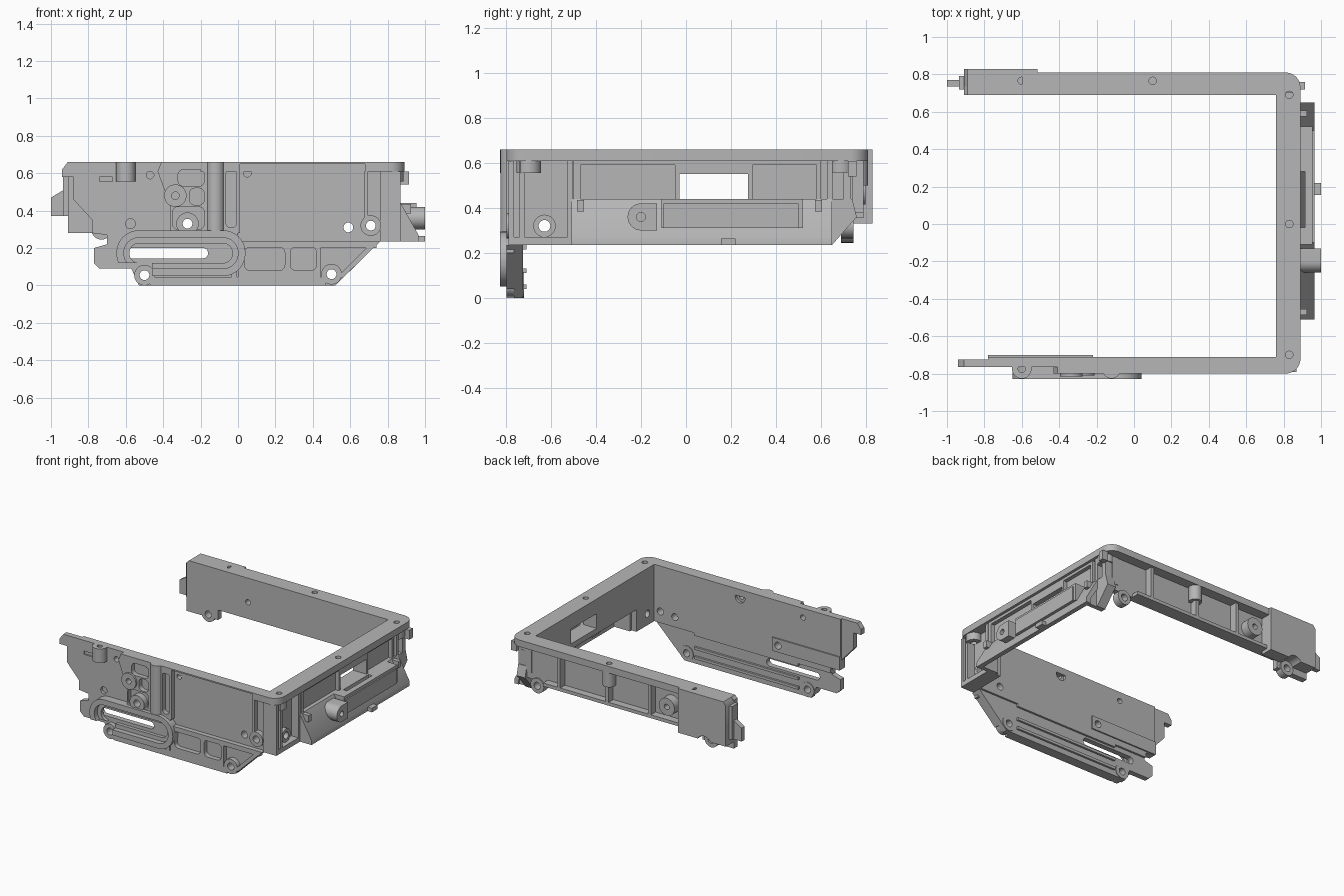
import bpy, bmesh
from math import sin, cos, pi
from mathutils import Vector

if "Cube" in bpy.data.objects:
    bpy.data.objects.remove(bpy.data.objects["Cube"], do_unlink=True)

grey = bpy.data.materials.new("machined grey")
grey.use_nodes = True
grey.diffuse_color = (.47, .47, .47, 1)
grey.node_tree.nodes["Principled BSDF"].inputs["Base Color"].default_value = grey.diffuse_color

# Shared levels: heights, then front, back and side depths
TOP, FLANGE, SILL, SHELF_TOP, BACK_SILL = .66, .61, .235, .44, .355
INNER, PLATE, RIM, PROUD = -.71, -.765, -.8, -.828
BACK_INNER, BACK_PLATE, BACK_RIM, BACK_PROUD = .69, .735, .79, .83
SIDE_INNER, SIDE_PLATE, SIDE_RIM, SIDE_OUT, SHELF_OUT = .76, .81, .87, .89, .965
SCREW, PIN, FAR = .02, .026, 2

PLACE = {"x": lambda u, v, d: (d, u, v),
         "y": lambda u, v, d: (u, d, v),
         "z": lambda u, v, d: (u, v, d)}


def prism(name, points, axis, start, end):
    mesh = bpy.data.meshes.new(name)
    bm = bmesh.new()
    face = bm.faces.new([bm.verts.new(PLACE[axis](u, v, start)) for u, v in points])
    swept = bmesh.ops.extrude_face_region(bm, geom=[face])["geom"]
    moved = [item for item in swept if isinstance(item, bmesh.types.BMVert)]
    bmesh.ops.translate(bm, verts=moved, vec=Vector(PLACE[axis](0, 0, end - start)))
    bmesh.ops.recalc_face_normals(bm, faces=bm.faces)
    bm.to_mesh(mesh)
    bm.free()
    mesh.materials.append(grey)
    obj = bpy.data.objects.new(name, mesh)
    bpy.context.collection.objects.link(obj)
    return obj


def arc(u, v, radius, begin=0, turn=1):
    steps = int(turn * 32)
    count = steps if turn == 1 else steps + 1
    angles = [(begin + turn * i / steps) * pi * 2 for i in range(count)]
    return [(u + radius * cos(a), v + radius * sin(a)) for a in angles]


def rounded(left, right, low, high, radius):
    points = []
    centres = [(right - radius, high - radius), (left + radius, high - radius),
               (left + radius, low + radius), (right - radius, low + radius)]
    for quarter, (u, v) in enumerate(centres):
        points += arc(u, v, radius, quarter / 4, 1 / 4)
    return points


def box(name, left, right, front, back, low, high):
    outline = [(left, front), (right, front), (right, back), (left, back)]
    return prism(name, outline, "z", low, high)


def cylinder(name, axis, u, v, radius, start, end):
    return prism(name, arc(u, v, radius), axis, start, end)


def cut(obj, *cutters):
    for cutter in cutters:
        cutter.hide_render = True
        modifier = obj.modifiers.new("cut", "BOOLEAN")
        modifier.operation, modifier.solver, modifier.object = "DIFFERENCE", "EXACT", cutter
    bpy.context.view_layer.update()
    evaluated = obj.evaluated_get(bpy.context.evaluated_depsgraph_get())
    mesh = bpy.data.meshes.new_from_object(evaluated)
    obj.modifiers.clear()
    obj.data = mesh
    for cutter in cutters:
        bpy.data.objects.remove(cutter, do_unlink=True)
    return obj


def hole(axis, u, v, radius, start=-FAR, end=FAR):
    return cylinder("hole", axis, u, v, radius, start, end)


def boss(name, axis, u, v, radius, bore, start, end):
    return cut(cylinder(name, axis, u, v, radius, start, end), hole(axis, u, v, bore))


def pocket(left, right, low, high, radius=.03):
    return prism("pocket", rounded(left, right, low, high, radius), "y", -FAR, PLATE)


def front_rib(name, left, right, low, high):
    return box(name, left, right, RIM, PLATE, low, high)


# Top flange: U shape with rounded outer corners
corner = SIDE_OUT - .08
outline = [(-.2, INNER), (-.2, RIM), *arc(corner, RIM + .08, .08, 3 / 4, 1 / 4),
           *arc(corner, .73, .08, 0, 1 / 4), (-.6, .81), (-.6, BACK_INNER),
           (SIDE_INNER, BACK_INNER), (SIDE_INNER, INNER)]
cut(prism("top_flange", outline, "z", FLANGE, TOP),
    box("panel_relief", 0, .68, -FAR, PLATE, 0, TOP - .01),
    *[hole("z", .83, y, SCREW) for y in (-.7, 0, .69)],
    *[hole("z", x, y, SCREW, TOP - .03) for x, y in ((.1, -PLATE), (-.12, -.775))])

# Front wall plate with slot and holes
outline = [(-.94, .58), (-.94, .62), (-.91, TOP), (.8, TOP), (.8, SILL), (.76, SILL), (.52, 0),
           (-.53, 0), (-.57, .09), (-.74, .09), (-.77, .12), (-.77, .2), (-.7, .22), (-.7, .27),
           (-.78, .28), (-.78, .35), (-.88, .46), (-.88, .58)]
pins = [(-.5, .055), (.5, .06), (-.27, .33), (.59, .31), (.71, .32)]
cut(prism("front_wall", outline, "y", PLATE, INNER),
    prism("slot", rounded(-.6, -.16, .145, .2, .027), "y", -FAR, 0),
    box("inner_relief", -FAR, FAR, INNER - .015, 0, -FAR, SILL),
    box("thin_end", -FAR, -.78, INNER - .015, 0, 0, FAR),
    box("side_notch", -.74, -.67, -FAR, PLATE + .01, .555, .58),
    hole("y", .05, .6, .04, INNER - .02),
    *[hole("y", x, z, PIN) for x, z in pins],
    *[hole("y", x, z, SCREW) for x, z in ((-.47, .59), (.05, .6))],
    hole("y", -.575, .33, PIN, -FAR, PLATE + .02))
cut(box("inner_pad", -.78, -.22, INNER, INNER + .01, .28, .38), hole("y", -.27, .33, PIN))
for low in (.04, .11, .215):
    box("inner_rail", -.43, .43, INNER - .015, INNER, low, low + .02)


# Raised loop around the slot, open at its lower left
def loop_outline(inset):
    return rounded(inset - .65, .04 - inset, .05 + inset, .295 - inset, .12 - inset)


for name, inset, width, face in (("slot_ridge", 0, .04, PROUD), ("slot_step", .035, .035, RIM + .01)):
    cut(prism(name, loop_outline(inset), "y", face, PLATE),
        prism("inside", loop_outline(inset + width), "y", -FAR, 0),
        box("gap", -FAR, -.46, -FAR, 0, 0, .12))

# Lower front rim, pockets and lugs
front_rib("bottom_rim", -.47, .47, 0, .045)
front_rib("pocket_top_rim", .02, .74, .2, SILL)
prism("diagonal_rim", [(.535, .05), (.56, .04), (.76, SILL), (.72, SILL)], "y", RIM, PLATE)
cut(front_rib("pocket_web", 0, .44, .04, .21),
    pocket(.035, .25, .08, .205), pocket(.28, .42, .08, .205))
for x in (-.02, .265):
    front_rib("bottom_rib", x - .015, x + .015, 0, .09)
for x, z in (pins[0], pins[1], pins[-1]):
    boss("front_lug", "y", x, z, .055, PIN, RIM, INNER - .01)

# Upper front ribs, bosses and screw columns
outline = [(-.43, FLANGE), (-.41, TOP), (0, TOP), (0, .27), (-.36, .27), (-.36, .42)]
cut(prism("rib_web", outline, "y", RIM, PLATE),
    pocket(-.32, -.18, .53, .62), pocket(-.26, -.18, .43, .52),
    pocket(-.35, -.18, .3, .42), pocket(-.065, -.008, .31, .62, .025),
    hole("y", -.335, .48, SCREW), hole("y", -.27, .33, PIN))
boss("upper_round_boss", "y", -.335, .48, .06, SCREW, RIM - .015, PLATE)
boss("lower_round_boss", "y", -.27, .33, .06, PIN, RIM - .01, PLATE)
boss("short_screw_column", "z", -.6, -.775, .052, SCREW, .555, TOP)
cylinder("long_screw_column", "z", -.12, -.778, .048, .29, TOP)
front_rib("panel_right_rib", .675, .695, .36, FLANGE)
front_rib("panel_left_rib", -.01, .01, .28, TOP)


# Right wall with window, open beneath the shelf
def window():
    return box("window", 0, FAR, -.03, .275, SHELF_TOP, .55)


outline = [(-.77, SILL), (-.5, SILL), (-.5, .4), (.74, .4), (.74, FLANGE), (-.77, FLANGE)]
cut(prism("right_wall", outline, "x", SIDE_INNER, SIDE_PLATE), window(), hole("x", -.63, .32, PIN))
cut(box("right_wall_middle", SIDE_PLATE, SIDE_RIM, -.5, .6, .42, FLANGE), window(),
    *[box("recess", SIDE_RIM - .03, FAR, front, back, SHELF_TOP, .59)
      for front, back in ((-.47, -.05), (.295, .58))])
for y, low in ((-.73, .27), (-.515, .27), (.64, .36)):
    box("corner_rib", SIDE_PLATE, SIDE_RIM, y - .012, y + .012, low, FLANGE)
box("corner_foot", SIDE_INNER, SIDE_RIM, -.77, -.5, SILL, .27)
for y in (-.7, .69):
    boss("corner_screw_column", "z", .83, y, .055, SCREW, .555, FLANGE)
boss("side_lug", "x", -.63, .32, .05, PIN, SIDE_INNER, SIDE_PLATE + .03)
box("corner_tab", SIDE_RIM, .915, .72, .76, .54, FLANGE)
box("back_corner_post", SIDE_INNER, SIDE_RIM, .7, BACK_PLATE, .36, FLANGE)
box("front_corner_post", SIDE_INNER, SIDE_RIM, RIM + .01, PLATE, SILL, FLANGE)

# Hollow sloped shelf on the right side with closed ends
slope = [(SHELF_OUT, SILL), (SHELF_OUT, .27), (SIDE_RIM, SHELF_TOP), (.8, SHELF_TOP)]
prism("side_shelf", slope + [(.8, .4), (.85, .4), (.93, .27), (.93, SILL)], "y", -.51, .65)
for front in (-.51, .61):
    prism("shelf_end", slope + [(.8, SILL)], "y", front, front + .03)
outline = [(.62, SILL), (.65, SILL), (.76, .36), (.74, SHELF_TOP), (.62, SHELF_TOP)]
prism("end_bracket", outline, "x", .8, SIDE_RIM)
cut(box("shelf_block", SIDE_RIM, SHELF_OUT - .01, -.11, .52, .31, SHELF_TOP),
    box("top_groove", .885, .915, -.02, .28, .36, FAR))
box("shelf_plate", SHELF_OUT - .015, SHELF_OUT, -.1, .5, .31, .42)
outline = arc(-.2, .36, .06, 1 / 4, 1 / 2) + [(-.13, .3), (-.13, .42)]
cut(prism("side_boss", outline, "x", SIDE_RIM, 1), hole("x", -.2, .36, SCREW, SIDE_RIM + .06))
box("bottom_nub", SHELF_OUT - .01, 1, .155, .22, SILL, SILL + .03)
for y in (-.47, .59):
    box("shelf_clip", SIDE_RIM, .925, y - .016, y + .016, .385, .435)

# Back wall with bottom rim, ribs and lugs
outline = [(-.91, .28), (-.91, .64), (-.89, TOP), (.8, TOP), (.8, BACK_SILL),
           (-.65, BACK_SILL), (-.65, .28)]
cut(prism("back_wall", outline, "y", BACK_INNER, BACK_PLATE),
    hole("y", -.73, .3, PIN), hole("y", -.4, .48, SCREW))
box("back_bottom_rim", -.52, .63, BACK_PLATE, BACK_RIM, BACK_SILL, BACK_SILL + .025)
for x in (-.25, .1, .5):
    box("back_rib", x - .012, x + .012, BACK_PLATE, BACK_RIM, BACK_SILL, FLANGE)
boss("back_screw_column", "z", .1, -PLATE, .045, SCREW, .5, FLANGE)
boss("back_round_boss", "y", -.4, .48, .065, SCREW, BACK_PLATE, BACK_RIM + .01)
for x, z in ((-.73, .3), (.71, .32)):
    boss("back_lug", "y", x, z, .055, PIN, BACK_INNER, BACK_PLATE + .01)

# Left end block and tongue of the back wall
outline = [(-.91, .33), (-.91, .63), (-.89, TOP), (-.515, TOP), (-.515, .33)]
cut(prism("end_block", outline, "y", BACK_PLATE, BACK_PROUD),
    hole("z", -.6, -PLATE, SCREW, TOP - .05), hole("y", -.73, .3, .06))
box("end_step", -.935, -.9, .72, BACK_RIM, .37, .62)
prism("end_tongue", [(-.9, .37), (-1, .37), (-1, .47), (-.9, .53)], "y", BACK_PLATE, .77)

# Smooth the round surfaces, keep machined edges sharp
bpy.ops.object.select_all(action="DESELECT")
for obj in bpy.context.collection.objects:
    if obj.type == "MESH" and grey.name in obj.data.materials:
        obj.select_set(True)
        bpy.context.view_layer.objects.active = obj
bpy.ops.object.shade_smooth_by_angle(angle=.6)
